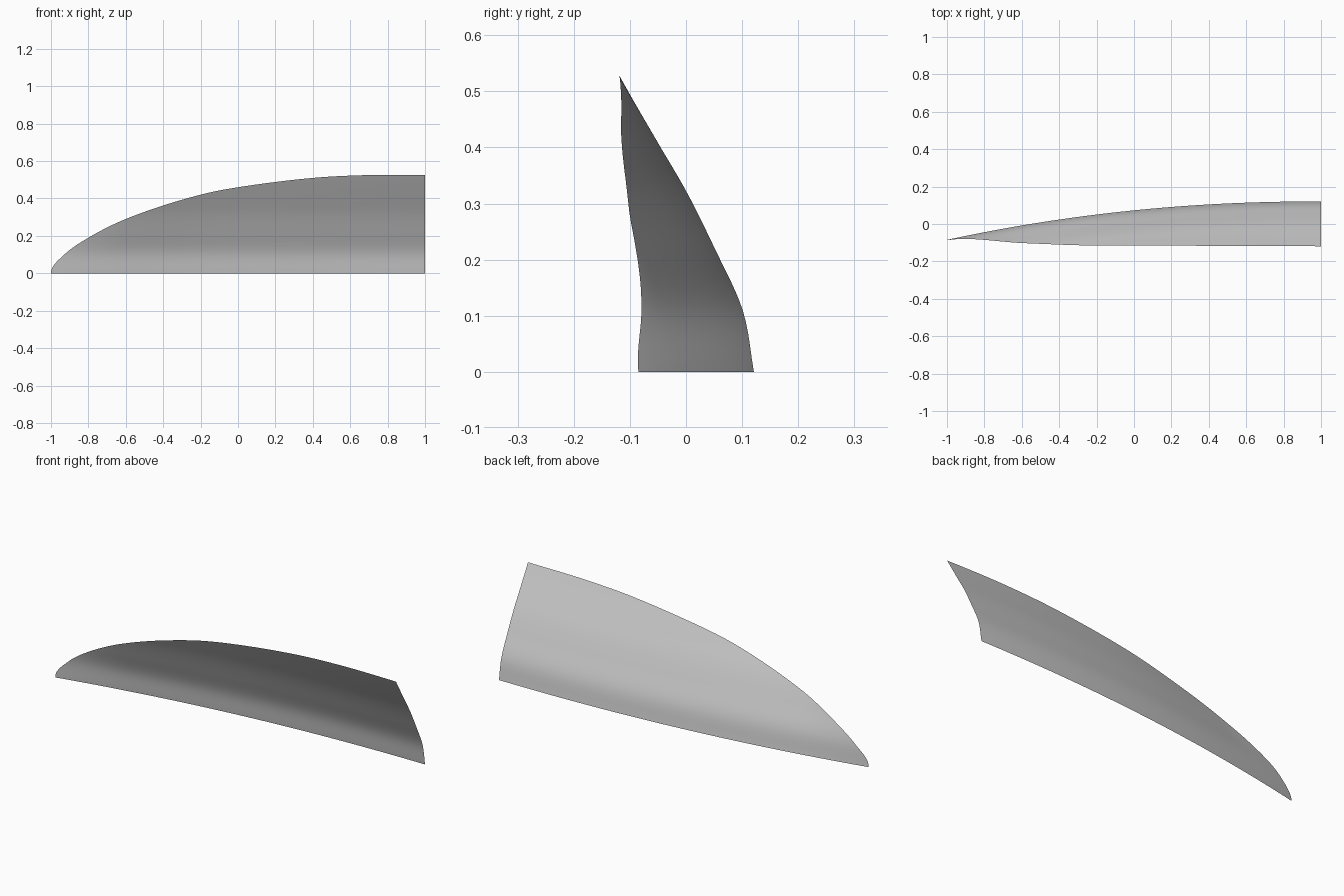
import bpy
import bmesh

cube = bpy.data.objects.get("Cube")
if cube:
    bpy.data.objects.remove(cube)


def smooth_curve(points, x):
    """Cubic curve through (x, value) points."""
    n = len(points)

    def slope(i):
        a, b = points[max(i - 1, 0)], points[min(i + 1, n - 1)]
        return (b[1] - a[1]) / (b[0] - a[0])

    i = 0
    while i < n - 2 and x > points[i + 1][0]:
        i += 1
    (x0, v0), (x1, v1) = points[i], points[i + 1]
    h = x1 - x0
    s = (x - x0) / h
    return ((1 + 2 * s) * (1 - s) ** 2 * v0 + s * (1 - s) ** 2 * h * slope(i)
            + s * s * (3 - 2 * s) * v1 + s * s * (s - 1) * h * slope(i + 1))


# Height of the upper rim, by the square root of the distance from the tip
RIM = [(0, 0), (0.158, 0.08), (0.224, 0.125), (0.316, 0.19), (0.447, 0.29),
       (0.632, 0.42), (0.707, 0.46), (0.837, 0.51), (0.92, 0.525), (1, 0.526)]
# Inward lean of the wall, by height
LEAN = [(0, 0), (0.11, 0.02), (0.22, 0.07), (0.32, 0.12),
        (0.405, 0.17), (0.49, 0.22), (0.527, 0.241)]
# Strength of the lean along the length
STRENGTH = [(-1, 0.5), (-0.8, 0.74), (-0.6, 0.9), (0, 0.93), (1, 1)]

COLS, ROWS = 64, 24

# Curved open shell, from the pointed tip to the straight end
bm = bmesh.new()
grid = []
for c in range(COLS + 1):
    t = c / COLS
    x = -1 + 2 * t * t
    foot = 0.121 - 0.048 * (1 - x) ** 2.1
    top = smooth_curve(RIM, t)
    k = smooth_curve(STRENGTH, x)
    column = []
    for r in range(ROWS + 1):
        z = top * r / ROWS
        column.append(bm.verts.new((x, foot - k * smooth_curve(LEAN, z), z)))
    grid.append(column)
for a, b in zip(grid, grid[1:]):
    for r in range(ROWS):
        bm.faces.new((a[r], a[r + 1], b[r + 1], b[r]))
bmesh.ops.remove_doubles(bm, verts=bm.verts, dist=0.00005)
for face in bm.faces:
    face.smooth = True

mesh = bpy.data.meshes.new("curved_shell")
bm.to_mesh(mesh)
bm.free()
shell = bpy.data.objects.new("curved_shell", mesh)
bpy.context.collection.objects.link(shell)

# Plain grey finish
grey = bpy.data.materials.new("light_grey")
grey.use_nodes = True
colour = (0.6, 0.6, 0.6, 1)
grey.diffuse_color = colour
grey.node_tree.nodes["Principled BSDF"].inputs["Base Color"].default_value = colour
mesh.materials.append(grey)
